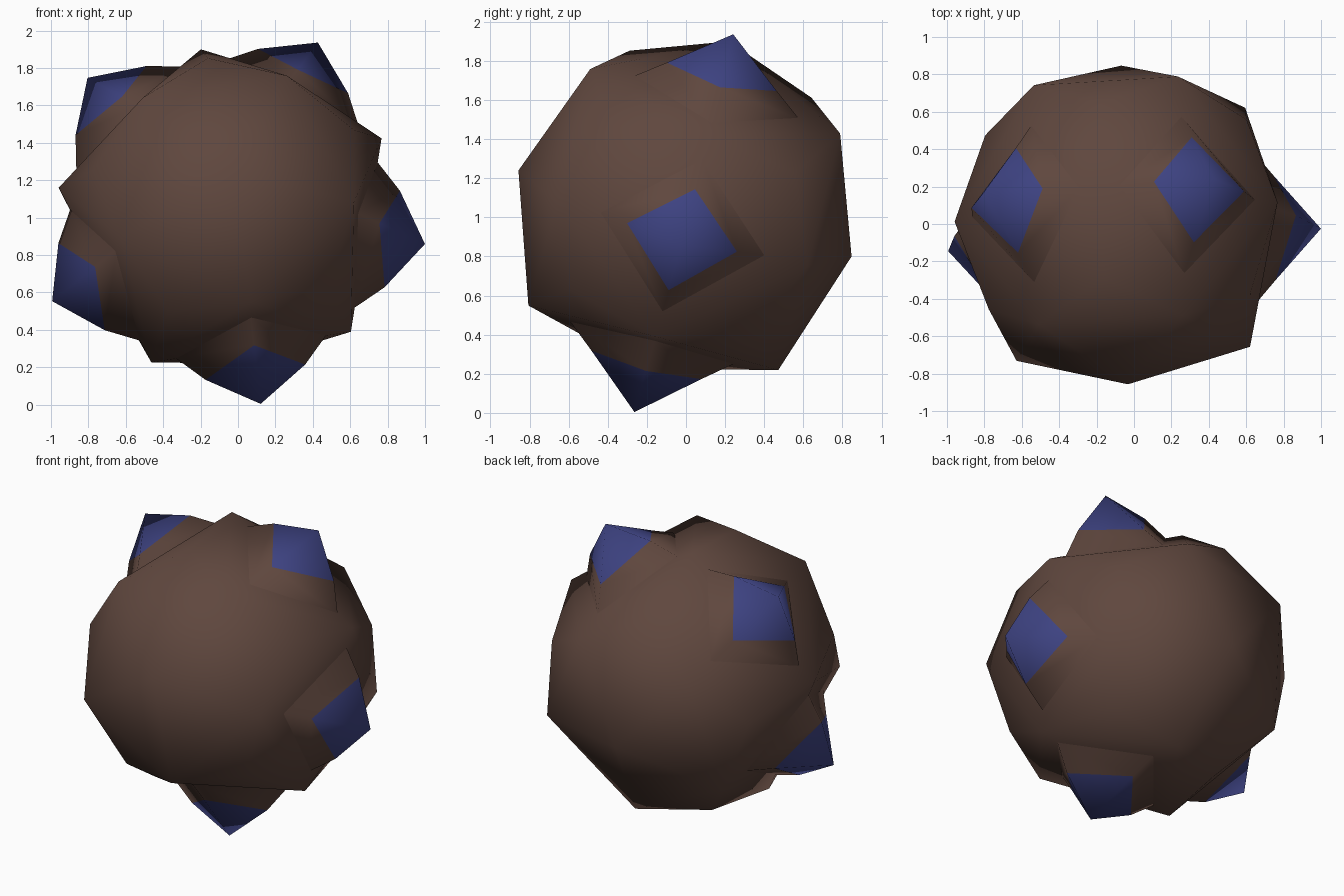
import bpy, bmesh
from math import sin, cos, radians
from mathutils import Vector

cube = bpy.data.objects.get("Cube")
if cube:
    bpy.data.objects.remove(cube, do_unlink=True)


def material(name, rgb):
    m = bpy.data.materials.new(name)
    m.use_nodes = True
    m.diffuse_color = (*rgb, 1)
    bsdf = next(n for n in m.node_tree.nodes if n.type == 'BSDF_PRINCIPLED')
    bsdf.inputs["Base Color"].default_value = (*rgb, 1)
    return m


brown = material("dark brown", (0.115, 0.063, 0.048))
blue = material("deep blue", (0.048, 0.056, 0.225))

# Tilted frame: the five-fold axis leans forward and slightly up
centre = Vector((-0.05, -0.005, 1.02))
axis = Vector((0.02, -0.968, 0.25)).normalized()
side = Vector((1, 0.02, 0))
side = (side - axis * side.dot(axis)).normalized()
up = side.cross(axis) if side.cross(axis).z > 0 else axis.cross(side)
spokes = [-9 + 72 * k for k in range(5)]


def radial(angle):
    a = radians(angle)
    return side * cos(a) + up * sin(a)


def finish(name, bm, mat):
    bmesh.ops.recalc_face_normals(bm, faces=bm.faces)
    for f in bm.faces:
        f.smooth = True
    mesh = bpy.data.meshes.new(name)
    bm.to_mesh(mesh)
    bm.free()
    mesh.materials.append(mat)
    obj = bpy.data.objects.new(name, mesh)
    bpy.context.collection.objects.link(obj)
    return obj


# Body: faceted ball spanned by poles, spoke corners and in-between corners
bm = bmesh.new()
points = [axis * 0.88, axis * -0.88]
for angle in spokes:
    for s in (1, -1):
        points.append(radial(angle) * 0.665 + axis * 0.66 * s)
        points.append(radial(angle + 36) * 0.745 + axis * 0.48 * s)
    points.append(radial(angle + 36) * 0.92)
for p in points:
    bm.verts.new(centre + p)
hull = bmesh.ops.convex_hull(bm, input=bm.verts)
spare = [g for g in hull["geom_interior"] if isinstance(g, bmesh.types.BMVert)]
bmesh.ops.delete(bm, geom=spare, context='VERTS')
finish("body", bm, brown)


def diamond(bm, angle, along, along_d, across, across_d):
    """Four corners around a spoke: two along the axis, two across it."""
    d, t = radial(angle), radial(angle + 90)
    corners = [axis * along + d * along_d, t * across + d * across_d,
               axis * -along + d * along_d, t * -across + d * across_d]
    return [bm.verts.new(centre + c) for c in corners]


for i, angle in enumerate(spokes, 1):
    # Raised collar around each spike
    bm = bmesh.new()
    base = diamond(bm, angle, 0.44, 0.685, 0.41, 0.74)
    rim = diamond(bm, angle, 0.29, 0.81, 0.27, 0.885)
    for k in range(4):
        j = (k + 1) % 4
        bm.faces.new((base[k], base[j], rim[j], rim[k]))
    finish(f"collar_{i}", bm, brown)

    # Four-sided spike
    bm = bmesh.new()
    foot = diamond(bm, angle, 0.29, 0.81, 0.27, 0.885)
    tip = bm.verts.new(centre + radial(angle) * 1.062)
    for k in range(4):
        bm.faces.new((foot[k], foot[(k + 1) % 4], tip))
    finish(f"spike_{i}", bm, blue)
